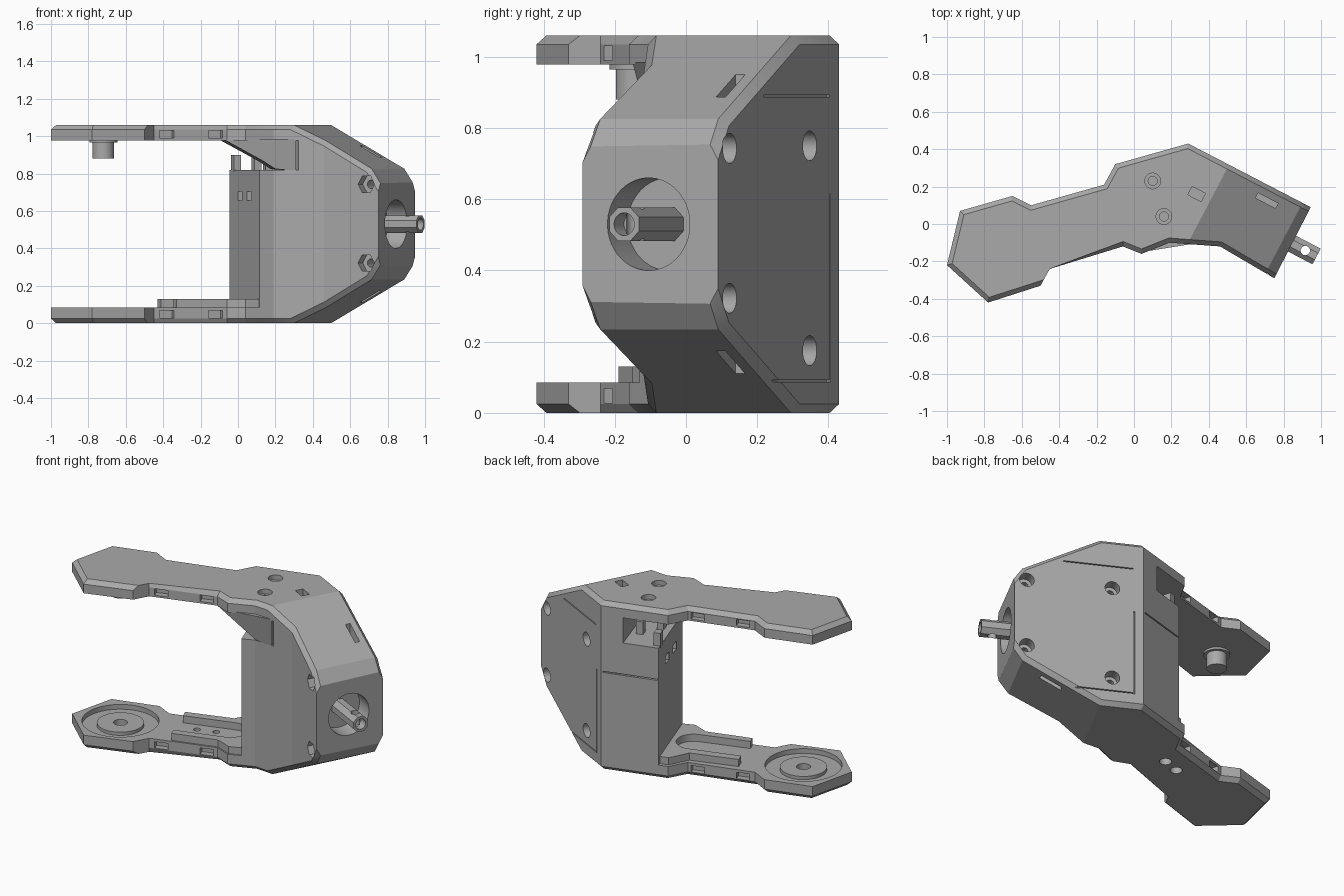
import bpy, bmesh, math
from mathutils import Vector, Matrix

if "Cube" in bpy.data.objects:
    bpy.data.objects.remove(bpy.data.objects["Cube"])

grey = bpy.data.materials.new("grey_plastic")
grey.diffuse_color = (0.4, 0.4, 0.4, 1)
grey.use_nodes = True
grey.node_tree.nodes["Principled BSDF"].inputs["Base Color"].default_value = grey.diffuse_color

U = Vector((0.885, -0.465, 0))     # axis of the angled end
W = Vector((0.465, 0.885, 0))      # normal of the rear cover
P = Vector((0.955, 0.296, 0))      # direction of the arms
Q = Vector((-0.296, 0.955, 0))     # across the arms
Z = Vector((0, 0, 1))
H = 1.06


def finish(bm, name):
    bmesh.ops.recalc_face_normals(bm, faces=bm.faces)
    me = bpy.data.meshes.new(name)
    bm.to_mesh(me)
    bm.free()
    ob = bpy.data.objects.new(name, me)
    bpy.context.collection.objects.link(ob)
    me.materials.append(grey)
    return ob


def prism_bm(pts, z0, z1):
    bm = bmesh.new()
    f = bm.faces.new([bm.verts.new((x, y, z0)) for x, y in pts])
    top = bmesh.ops.extrude_face_region(bm, geom=[f])["geom"]
    bmesh.ops.translate(bm, vec=(0, 0, z1 - z0),
                        verts=[v for v in top if isinstance(v, bmesh.types.BMVert)])
    bmesh.ops.recalc_face_normals(bm, faces=bm.faces)
    return bm


def prism(name, pts, z0, z1):
    return finish(prism_bm(pts, z0, z1), name)


def box(name, c, size, ax=P):
    """Box with its first axis along the horizontal direction ax."""
    bm = bmesh.new()
    bmesh.ops.create_cube(bm, size=1)
    ay = Z.cross(ax)
    rot = Matrix((ax, ay, Z)).transposed().to_4x4()
    bmesh.ops.transform(bm, verts=bm.verts,
                        matrix=Matrix.Translation(c) @ rot @ Matrix.Diagonal((*size, 1)))
    return finish(bm, name)


def rod(name, a, b, r, n=32):
    """Cylinder from point a to point b."""
    a, b = Vector(a), Vector(b)
    bm = bmesh.new()
    bmesh.ops.create_cone(bm, cap_ends=True, segments=n, radius1=r, radius2=r, depth=(b - a).length)
    rot = (b - a).to_track_quat('Z', 'Y').to_matrix().to_4x4()
    bmesh.ops.transform(bm, verts=bm.verts, matrix=Matrix.Translation((a + b) / 2) @ rot
                        @ Matrix.Rotation(math.pi / n, 4, 'Z'))
    return finish(bm, name)


def boolean(ob, cutter, op='DIFFERENCE'):
    m = ob.modifiers.new("bool", 'BOOLEAN')
    m.operation, m.solver, m.object = op, 'EXACT', cutter
    bpy.context.view_layer.objects.active = ob
    bpy.ops.object.modifier_apply(modifier=m.name)
    bpy.data.objects.remove(cutter)


# Bracket: one outline, sloped end, chamfered rims
outline = [(-1, -.22), (-.93, .07), (-.65, .15), (-.55, .10), (-.16, .21), (-.10, .32),
           (.29, .43), (.945, .09), (.75, -.29), (.46, -.12), (.19, -.10), (.04, -.16),
           (-.06, -.12), (-.45, -.24), (-.50, -.33), (-.78, -.42)]
bm = prism_bm(outline, 0, H)
for s in (1, -1):
    mid = H / 2
    for u, dz, nu, nz in ((.303, mid, .53, 1), (.745, .296, .065, .045)):
        cut = bmesh.ops.bisect_plane(bm, geom=bm.verts[:] + bm.edges[:] + bm.faces[:],
                                     plane_co=U * u + Z * (mid + s * dz),
                                     plane_no=U * nu + Z * (s * nz), clear_outer=True)
        bmesh.ops.holes_fill(bm, edges=[e for e in cut["geom_cut"]
                                        if isinstance(e, bmesh.types.BMEdge)], sides=0)
bmesh.ops.recalc_face_normals(bm, faces=bm.faces)
bm.normal_update()
rim = []
for e in bm.edges:
    if len(e.link_faces) == 2:
        a, b = sorted(e.link_faces, key=lambda f: abs(f.normal.z))
        if abs(a.normal.z) < .1 and abs(b.normal.z) > .4 and a.normal.dot(U) < .9:
            rim.append(e)
bmesh.ops.bevel(bm, geom=rim, offset=.025, offset_type='OFFSET', segments=1,
                affect='EDGES', clamp_overlap=True)
bracket = finish(bm, "bracket")

# Space between the arms, and the opening above the left wall
boolean(bracket, prism("gap", [(-1.3, -.6), (.274, -.6), (-.135, .6), (-1.3, .6)], .085, .978))
boolean(bracket, prism("window", [(-.3, -.6), (.48, -.6), (.096, .6), (-.5, .6)], .82, .9775))

# Raised guide on the lower arm with a round-ended pocket
guide = prism("guide", [(-.43, .09), (-.33, -.19), (-.06, -.112), (.04, -.15), (.12, -.12),
                        (-.02, .32), (-.09, .30), (-.15, .18)], .07, .13)
mid_pt = Vector((-.08, .04))
p2, q2 = P.xy, Q.xy
pocket = [mid_pt + .1 * (math.sin(t) * p2 - math.cos(t) * q2)
          for t in [math.pi * i / 12 for i in range(13)]]
pocket += [mid_pt - .5 * p2 + .1 * q2, mid_pt - .5 * p2 - .1 * q2]
boolean(guide, prism("pocket", [tuple(v) for v in pocket], .05, .2))
boolean(bracket, guide, 'UNION')

# Bearing seat on the lower arm
cx, cy = -.72, -.14
boolean(bracket, rod("seat", (cx, cy, .055), (cx, cy, .2), .22, 48))
boss = rod("bearing_boss", (cx, cy, .05), (cx, cy, .075), .134, 48)
for part in (bracket, boss):
    boolean(part, rod("seat_hole", (cx, cy, .03), (cx, cy, .2), .04))

# Slots along both edges of both arms
for z in (1.01, .048):
    for x, y in ((-.38, -.22), (-.12, -.14), (-.48, .12), (-.22, .20)):
        boolean(bracket, box("slot", Vector((x, y, z)), (.08, .08, .04)))

# Vertical holes in the arms
for x, y in ((.10, .23), (.16, .04)):
    boolean(bracket, rod("hole", (x, y, 1.03), (x, y, 1.2), .042))
    boolean(bracket, rod("hole", (x, y, .9), (x, y, 1.2), .024))
for x, y in ((-.295, .014), (-.187, .05)):
    boolean(bracket, rod("hole", (x, y, -.1), (x, y, .05), .034))
    boolean(bracket, rod("hole", (x, y, -.1), (x, y, .11), .02))
boolean(bracket, box("square_hole", Vector((.335, .16, 1.04)), (.08, .05, .12), U))
for z in (.90, .16):
    boolean(bracket, box("slope_slot", Vector((.71, .125, z)), (.12, .03, .2), U))

# Screw holes in the rear cover, the first two with hexagonal nut pockets in front
for x, y, z, nut in ((.883, .124, .743, 1), (.883, .124, .322, 1),
                     (.45, .35, .75, 0), (.45, .35, .175, 0)):
    c = Vector((x, y, z))
    boolean(bracket, rod("screw_hole", c - W * .07, c + W * .1, .042))
    boolean(bracket, rod("screw_shank", c - W * (.5 if nut else .15), c, .022))
    if nut:
        boolean(bracket, rod("nut_pocket", c - W * .6, c - W * .37, .05, 6))

# Fine joints around the rear cover
for x, y, z, lx, lz in ((.52, .31, .89, .40, .006), (.52, .31, .09, .40, .006),
                        (.338, .405, .35, .006, .53)):
    boolean(bracket, box("joint", Vector((x, y, z)), (lx, .02, lz), U))
boolean(bracket, box("joint", Vector((.12, .382, .62)), (.33, .03, .008)))

# Small windows in the left wall
for x, y in ((.01, .173), (.06, .027)):
    boolean(bracket, box("wall_window", Vector((x, y, .68)), (.08, .07, .05)))

# Round opening in the angled end
e = Vector((.845, -.105, .53))
boolean(bracket, rod("bore", e - U * .12, e + U * .1, .13, 48))

# Output shaft with end hole and cross hole
shaft = rod("output_shaft", e - U * .14, e + U * .148, .051, 8)
tip = e + U * .148
boolean(shaft, rod("end_hole", tip - U * .06, tip + U * .05, .032))
c = e + U * .08
boolean(shaft, rod("cross_hole", c - Z * .1, c + Z * .1, .025))

# Pivot peg under the upper arm
peg = rod("pivot_peg", (cx, cy, .88), (cx, cy, .99), .057)
collar = rod("peg_collar", (cx, cy, .965), (cx, cy, .985), .075)

# Sloped gusset joining the upper arm to the front wall
bm = bmesh.new()
front = [bm.verts.new((x, y, z)) for x, y, z in
         ((-.08, -.115, .985), (.04, -.15, .985), (.31, -.107, .985),
          (.31, -.107, .815), (.20, -.105, .825), (.13, -.115, .87))]
f = bm.faces.new(front)
ext = bmesh.ops.extrude_face_region(bm, geom=[f])["geom"]
bmesh.ops.translate(bm, vec=Q * .09, verts=[v for v in ext if isinstance(v, bmesh.types.BMVert)])
gusset = finish(bm, "gusset")

# Posts standing on the left wall inside the opening
posts = [box("wall_post", Vector((x, y, .855)), (.04, .05, h))
         for x, y, h in ((-.01, .29, .09), (.10, .10, .08), (.16, .22, .09))]

for ob in [bracket, boss, shaft, peg, collar, gusset] + posts:
    bpy.ops.object.select_all(action='DESELECT')
    ob.select_set(True)
    bpy.context.view_layer.objects.active = ob
    bpy.ops.object.shade_smooth_by_angle(angle=math.radians(25))
